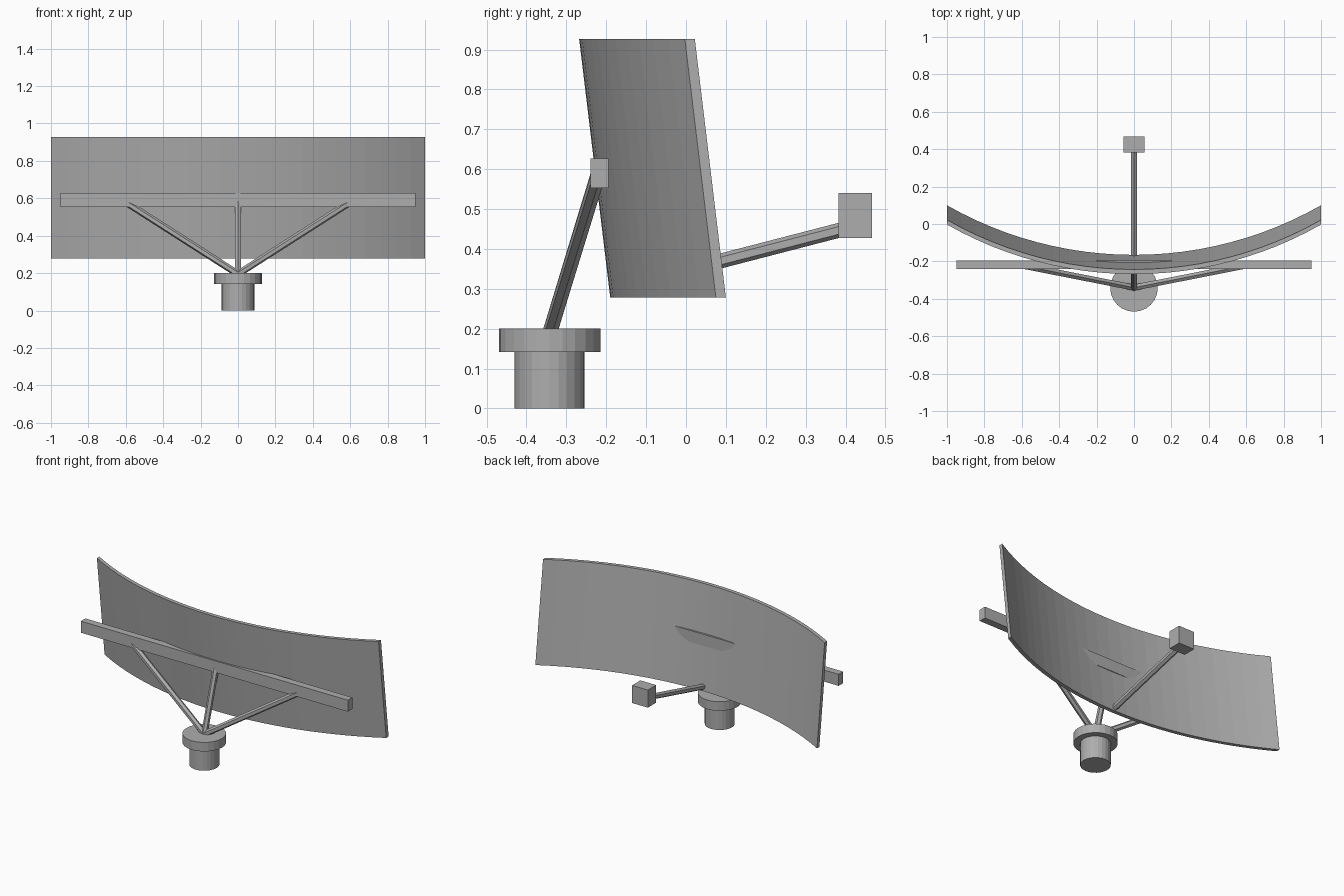
import bpy, bmesh, math
from mathutils import Vector

if "Cube" in bpy.data.objects:
    bpy.data.objects.remove(bpy.data.objects["Cube"])

grey = bpy.data.materials.new("plain grey")
grey.use_nodes = True
colour = (0.42, 0.42, 0.42, 1)
grey.diffuse_color = colour
grey.node_tree.nodes["Principled BSDF"].inputs["Base Color"].default_value = colour


def finish(obj, name):
    obj.name = name
    obj.data.materials.append(grey)
    return obj


def box(name, low, high):
    low, high = Vector(low), Vector(high)
    bpy.ops.mesh.primitive_cube_add(size=1, location=(low + high) / 2)
    obj = bpy.context.object
    obj.scale = high - low
    return finish(obj, name)


def drum(name, radius, bottom, top):
    bpy.ops.mesh.primitive_cylinder_add(
        vertices=24, radius=radius, depth=top - bottom,
        location=(0, BASE_Y, (bottom + top) / 2))
    return finish(bpy.context.object, name)


def rod(name, start, end, radius=0.0185):
    start, end = Vector(start), Vector(end)
    bpy.ops.mesh.primitive_cylinder_add(
        vertices=6, radius=radius, depth=(end - start).length,
        location=(start + end) / 2)
    obj = bpy.context.object
    obj.rotation_euler = (end - start).to_track_quat("Z", "Y").to_euler()
    return finish(obj, name)


# Pedestal
BASE_Y = -0.342
drum("pedestal", 0.0875, 0, 0.145)
drum("pedestal_flange", 0.127, 0.142, 0.2)

# Cross beam and the struts that carry it
box("cross_beam", (-0.948, -0.24, 0.553), (0.948, -0.194, 0.627))
foot = (0, -0.34, 0.195)
rod("centre_strut", foot, (0, -0.22, 0.59))
for side, x in (("left", 1), ("right", -1)):
    rod(side + "_strut", foot, (0.61 * x, -0.22, 0.585))

# Curved reflector: a circular arc, leaning forward towards the top
SEGMENTS, SAG, THICK = 24, 0.265, 0.025
RADIUS = (1 + SAG ** 2) / (2 * SAG)
half_angle = math.asin(1 / RADIUS)
bm = bmesh.new()
rings = []
for i in range(SEGMENTS + 1):
    a = half_angle * (2 * i / SEGMENTS - 1)
    x, sag = RADIUS * math.sin(a), RADIUS * (1 - math.cos(a))
    rings.append([bm.verts.new((x, y + sag + t, z))
                  for y, z, t in ((-0.19, 0.278, 0), (-0.19, 0.278, THICK),
                                  (-0.268, 0.927, THICK), (-0.268, 0.927, 0))])
for a, b in zip(rings, rings[1:]):
    for k in range(4):
        n = (k + 1) % 4
        bm.faces.new((a[k], a[n], b[n], b[k]))
bm.faces.new(rings[0])
bm.faces.new(rings[-1])
bmesh.ops.recalc_face_normals(bm, faces=bm.faces)
mesh = bpy.data.meshes.new("reflector")
bm.to_mesh(mesh)
bm.free()
reflector = bpy.data.objects.new("reflector", mesh)
bpy.context.collection.objects.link(reflector)
finish(reflector, "reflector")

# Feed arm and receiver box
rod("feed_arm", (0, -0.175, 0.302), (0, 0.42, 0.456))
box("feed_box", (-0.056, 0.383, 0.427), (0.056, 0.467, 0.54))
